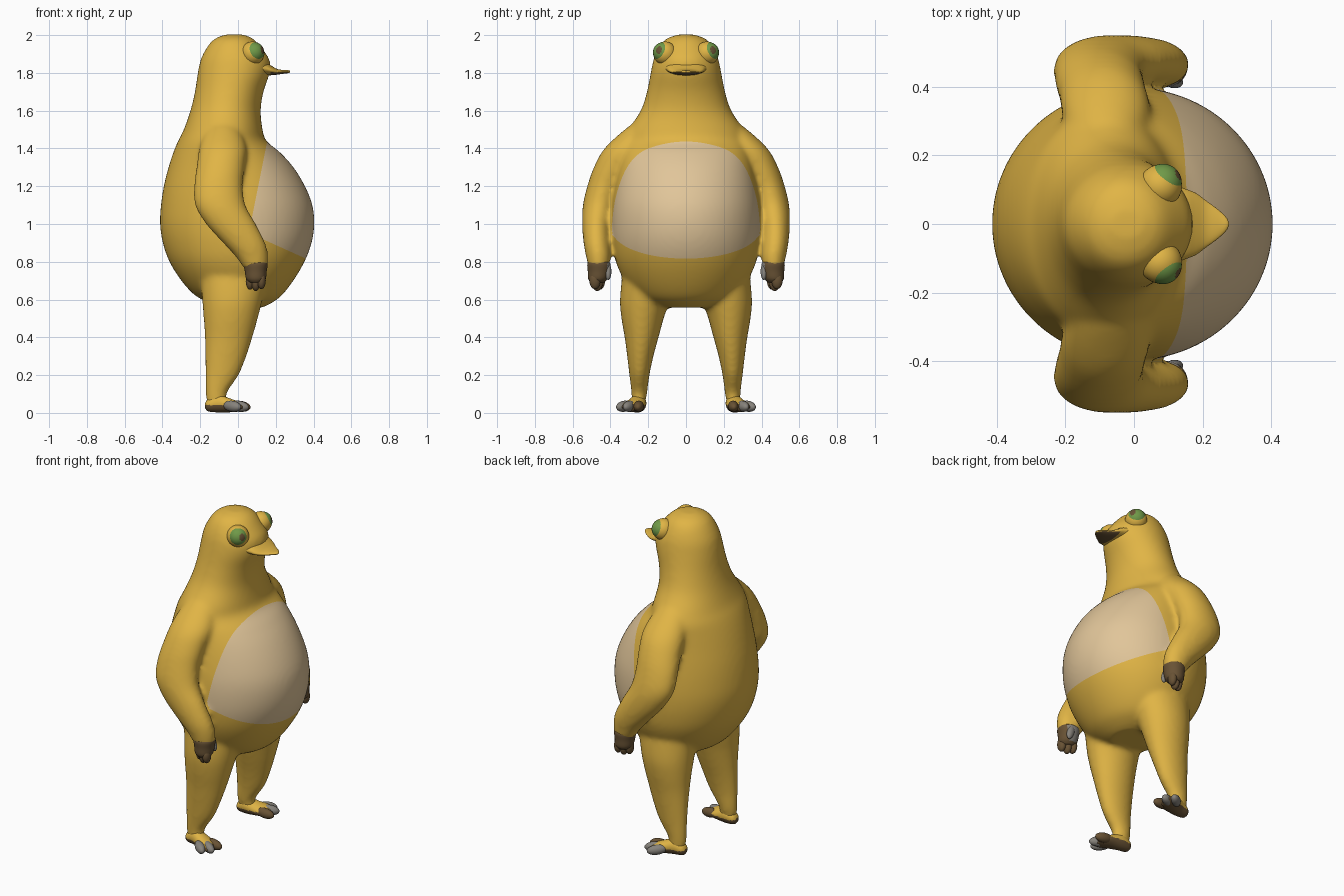
import bpy, bmesh, math
from mathutils import Vector, Matrix

if "Cube" in bpy.data.objects:
    bpy.data.objects.remove(bpy.data.objects["Cube"])


def material(name, rgb):
    m = bpy.data.materials.new(name)
    m.use_nodes = True
    m.diffuse_color = (*rgb, 1)
    m.node_tree.nodes["Principled BSDF"].inputs["Base Color"].default_value = (*rgb, 1)
    return m


YELLOW = material("golden yellow", (0.75, 0.46, 0.06))
BEIGE = material("belly beige", (0.75, 0.56, 0.32))
BROWN = material("dark brown", (0.14, 0.085, 0.035))
GREEN = material("eye green", (0.16, 0.32, 0.065))
GREY = material("claw grey", (0.24, 0.225, 0.2))


def finish(name, bm, mats, rule=None):
    """Turn a bmesh into a smooth object, colouring faces by a rule."""
    bmesh.ops.recalc_face_normals(bm, faces=bm.faces)
    for f in bm.faces:
        f.smooth = True
        if rule:
            f.material_index = rule(f.calc_center_median(), f.normal)
    me = bpy.data.meshes.new(name)
    bm.to_mesh(me)
    bm.free()
    for m in mats:
        me.materials.append(m)
    ob = bpy.data.objects.new(name, me)
    bpy.context.collection.objects.link(ob)
    return ob


def spline(rows, steps):
    """Catmull-Rom interpolation through section rows."""
    rows = [Vector(r) for r in rows]
    out = []
    for i in range(len(rows) - 1):
        p, a, b, n = rows[max(i - 1, 0)], rows[i], rows[i + 1], rows[min(i + 2, len(rows) - 1)]
        for k in range(steps):
            t = k / steps
            out.append(a + (b - p) * (t / 2) + (p * 2 - a * 5 + b * 4 - n) * (t * t / 2)
                       + (a * 3 - p - b * 3 + n) * (t ** 3 / 2))
    return out + [rows[-1]]


def loft(bm, rows, axis="z", side=1, segs=40, steps=4):
    """Elliptic sections: position, first range, second range."""
    rings = []
    for t, a0, a1, b0, b1 in spline(rows, steps):
        ring = []
        for i in range(segs):
            ang = math.tau * i / segs
            a = (a0 + a1) / 2 + (a1 - a0) / 2 * math.cos(ang)
            b = (b0 + b1) / 2 + (b1 - b0) / 2 * math.sin(ang)
            x, y, z = (a, b, t) if axis == "z" else (t, a, b)
            ring.append(bm.verts.new((x, y * side, z)))
        rings.append(ring)
    for r, s in zip(rings, rings[1:]):
        for i in range(segs):
            j = (i + 1) % segs
            bm.faces.new((r[i], r[j], s[j], s[i]))
    bm.faces.new(rings[0])
    bm.faces.new(rings[-1])


def ball(name, loc, size, mats, turn=0, tilt=0, rule=None):
    bm = bmesh.new()
    bmesh.ops.create_uvsphere(bm, u_segments=40, v_segments=24, radius=1)
    mat = (Matrix.Translation(loc) @ Matrix.Rotation(turn, 4, "Z")
           @ Matrix.Rotation(tilt, 4, "Y") @ Matrix.Diagonal((*size, 1)))
    bmesh.ops.transform(bm, matrix=mat, verts=bm.verts)
    return finish(name, bm, mats, rule)


# Section tables: height, back, front, then side range
TORSO = [(.558, -.06, .13, .11), (.58, -.14, .175, .185), (.62, -.225, .23, .26),
         (.7, -.3, .293, .325), (.8, -.363, .352, .372), (.9, -.398, .39, .392),
         (1, -.413, .404, .397), (1.1, -.408, .394, .392), (1.2, -.393, .355, .378),
         (1.3, -.368, .294, .36), (1.38, -.342, .222, .345), (1.44, -.317, .15, .33),
         (1.5, -.287, .13, .305), (1.6, -.252, .12, .24), (1.7, -.228, .135, .207),
         (1.8, -.213, .168, .187), (1.87, -.198, .167, .172), (1.93, -.168, .127, .147),
         (1.97, -.137, .093, .118), (1.99, -.105, .065, .085), (2.003, -.07, .03, .04)]
ARM = [(1.56, -.12, -.03, .12, .24), (1.5, -.17, .01, .15, .325), (1.4, -.205, .045, .2, .432),
       (1.3, -.22, .035, .28, .488), (1.2, -.233, .025, .34, .523), (1.1, -.228, .04, .375, .546),
       (1, -.17, .095, .398, .55), (.9, -.08, .145, .4, .543), (.83, -.015, .16, .398, .53),
       (.76, .035, .155, .41, .515)]
LEG = [(.75, -.2, .16, .09, .335), (.6, -.19, .13, .09, .35), (.5, -.182, .105, .118, .342),
       (.4, -.176, .077, .145, .325), (.3, -.174, .045, .172, .312), (.2, -.173, .005, .193, .3),
       (.1, -.171, -.06, .206, .289), (.03, -.165, -.05, .22, .285)]

# Body skin: torso, arms and legs fused into one soft surface
bm = bmesh.new()
loft(bm, [(z, a, b, -w, w) for z, a, b, w in TORSO], segs=64)
for s in (1, -1):
    loft(bm, ARM, side=s)
    loft(bm, LEG, side=s)
body = finish("body", bm, [YELLOW, BEIGE])
fuse = body.modifiers.new("fuse", "REMESH")
fuse.mode = "VOXEL"
fuse.voxel_size = 0.013
soften = body.modifiers.new("soften", "SMOOTH")
soften.factor = 0.5
soften.iterations = 12
bpy.context.view_layer.update()
fused = bpy.data.meshes.new_from_object(body.evaluated_get(bpy.context.evaluated_depsgraph_get()))
bpy.data.objects.remove(body)

# Belly patch: cut along two slanted planes, then coloured
bm = bmesh.new()
bm.from_mesh(fused)
cuts = [(Vector((.083, 0, 1.08)), Vector((1, 0, -.2))), (Vector((.37, 0, .812)), Vector((.45, 0, 1)))]
for co, no in cuts:
    bmesh.ops.bisect_plane(bm, geom=bm.verts[:] + bm.edges[:] + bm.faces[:], plane_co=co, plane_no=no)


def belly_rule(c, n):
    inside = all((c - co).dot(no) > 0 for co, no in cuts)
    return int(inside and abs(c.y) < .392 and c.z < 1.44)


finish("body", bm, [YELLOW, BEIGE], belly_rule)

# Beak: thin flared lip with a dark underside
bm = bmesh.new()
loft(bm, [(.10, -.12, .12, 1.785, 1.875), (.15, -.102, .102, 1.786, 1.855),
          (.18, -.09, .09, 1.788, 1.836), (.21, -.068, .068, 1.791, 1.82),
          (.245, -.042, .042, 1.796, 1.815), (.268, -.02, .02, 1.799, 1.814),
          (.276, -.005, .005, 1.803, 1.81)], axis="x")
finish("beak", bm, [YELLOW, BROWN], lambda c, n: int(n.z < -.75 and c.x > .17))

for s, side in ((1, "left"), (-1, "right")):
    # Eye set in a shallow lid, with a dark pupil towards the front
    centre = Vector((.084, s * .12, 1.908))
    outward = Vector((.55, s * .75, .35)).normalized()
    gaze = Vector((.85, s * .45, .25)).normalized()
    ball(side + "_eyelid", centre - outward * .012, (.0622,) * 3, [YELLOW])
    ball(side + "_eye", centre, (.055,) * 3, [GREEN, BROWN],
         rule=lambda c, n: int((c - centre).normalized().dot(gaze) > .94))

    # Hand: palm, three curled fingers and a thumb
    bm = bmesh.new()
    loft(bm, [(.81, .045, .145, .42, .505), (.79, .03, .157, .4, .522),
              (.75, .036, .152, .402, .52), (.71, .043, .147, .415, .518),
              (.69, .06, .13, .435, .505)], side=s)
    finish(side + "_palm", bm, [BROWN, GREY], lambda c, n: int(n.y * s < -.75))
    for i, (x, z) in enumerate(((.064, .697), (.094, .69), (.124, .7))):
        ball(f"{side}_finger_{i + 1}", (x, s * (.458 + .012 * i), z), (.023, .029, .045), [BROWN])
    ball(side + "_thumb", (.118, s * .412, .748), (.022, .017, .046), [GREY], tilt=-.3)

    # Foot: yellow top, dark sole, splayed toes
    bm = bmesh.new()
    loft(bm, [(-.174, .235, .265, .025, .05), (-.158, .218, .282, .008, .075),
              (-.11, .21, .295, .003, .098), (-.06, .215, .315, .003, .083),
              (-.01, .225, .34, .005, .064), (.025, .245, .335, .012, .048)], axis="x", side=s)
    finish(side + "_foot", bm, [YELLOW, BROWN], lambda c, n: int(c.z < .042))
    toes = ((.01, .25, .1, BROWN), (.005, .3, .45, GREY), (-.03, .328, .7, GREY))
    for i, (x, y, turn, mat) in enumerate(toes):
        ball(f"{side}_toe_{i + 1}", (x, s * y, .035), (.057, .027, .029), [mat], turn=s * turn, tilt=.12)
